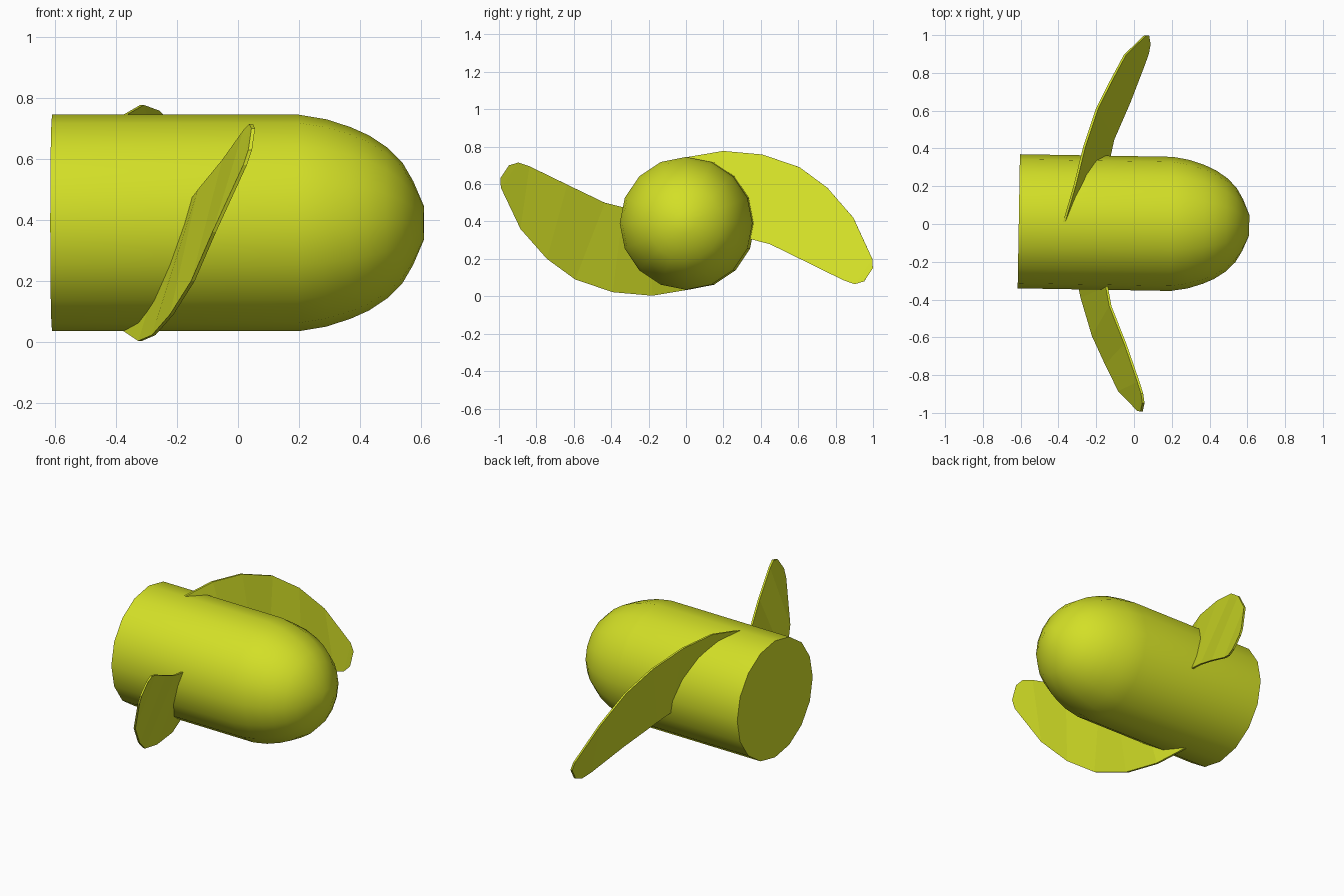
import bpy, bmesh, math
from mathutils import Matrix

if "Cube" in bpy.data.objects:
    bpy.data.objects.remove(bpy.data.objects["Cube"])

YAW, CZ, SIDES = -0.017, 0.39, 16

paint = bpy.data.materials.new("yellow_green")
paint.diffuse_color = (0.65, 0.74, 0.02, 1)
paint.use_nodes = True
paint.node_tree.nodes["Principled BSDF"].inputs["Base Color"].default_value = paint.diffuse_color


def finish(name, bm, matrix):
    bmesh.ops.recalc_face_normals(bm, faces=bm.faces)
    me = bpy.data.meshes.new(name)
    bm.to_mesh(me)
    bm.free()
    me.materials.append(paint)
    ob = bpy.data.objects.new(name, me)
    bpy.context.collection.objects.link(ob)
    ob.matrix_world = matrix
    bpy.ops.object.select_all(action='DESELECT')
    ob.select_set(True)
    bpy.context.view_layer.objects.active = ob
    return ob


place = Matrix.Translation((0, 0.004, CZ)) @ Matrix.Rotation(YAW, 4, 'Z')

# hub: cylinder with rounded nose, lathed about x
profile = [(-0.61, .355), (0.2, .355), (0.29, .34), (0.37, .314), (0.43, .287),
           (0.49, .247), (0.54, .197), (0.575, .137), (0.61, .055)]
bm = bmesh.new()
rings = []
for x, r in profile:
    rings.append([bm.verts.new((x, r * math.cos(a), r * math.sin(a)))
                  for a in (2 * math.pi * i / SIDES for i in range(SIDES))])
for a, b in zip(rings, rings[1:]):
    for i in range(SIDES):
        j = (i + 1) % SIDES
        bm.faces.new((a[i], a[j], b[j], b[i]))
bm.faces.new(rings[0])
bm.faces.new(rings[-1])
finish("hub", bm, place)
bpy.ops.object.shade_smooth_by_angle(angle=math.radians(40))

# blades: twisted strip between outer and inner edge (x, y, z from hub axis)
outer = [(-.37, 0, .355), (-.318, .19, .387), (-.27, .4, .368), (-.207, .6, .3),
         (-.135, .75, .19), (-.063, .89, .03), (.04, .993, -.19), (.057, .996, -.24)]
inner = [(-.33, 0, .21), (-.19, .2, -.03), (-.138, .34, -.085), (-.118, .44, -.11),
         (-.035, .64, -.207), (.038, .84, -.305), (.058, .9, -.325), (.066, .95, -.31)]
T = 0.006  # half thickness


def blade(name, turn):
    bm = bmesh.new()
    o = [bm.verts.new(p) for p in outer]
    n = [bm.verts.new(p) for p in inner]
    for i in range(len(o) - 1):
        bm.faces.new((o[i], o[i + 1], n[i + 1], n[i]))
    faces = bm.faces[:]
    ret = bmesh.ops.extrude_face_region(bm, geom=faces, use_keep_orig=True)
    new = {g for g in ret['geom'] if isinstance(g, bmesh.types.BMVert)}
    for v in bm.verts:
        v.co.x += T if v in new else -T
    finish(name, bm, place @ Matrix.Rotation(turn, 4, 'X'))


blade("right_blade", 0)
blade("left_blade", math.pi)
